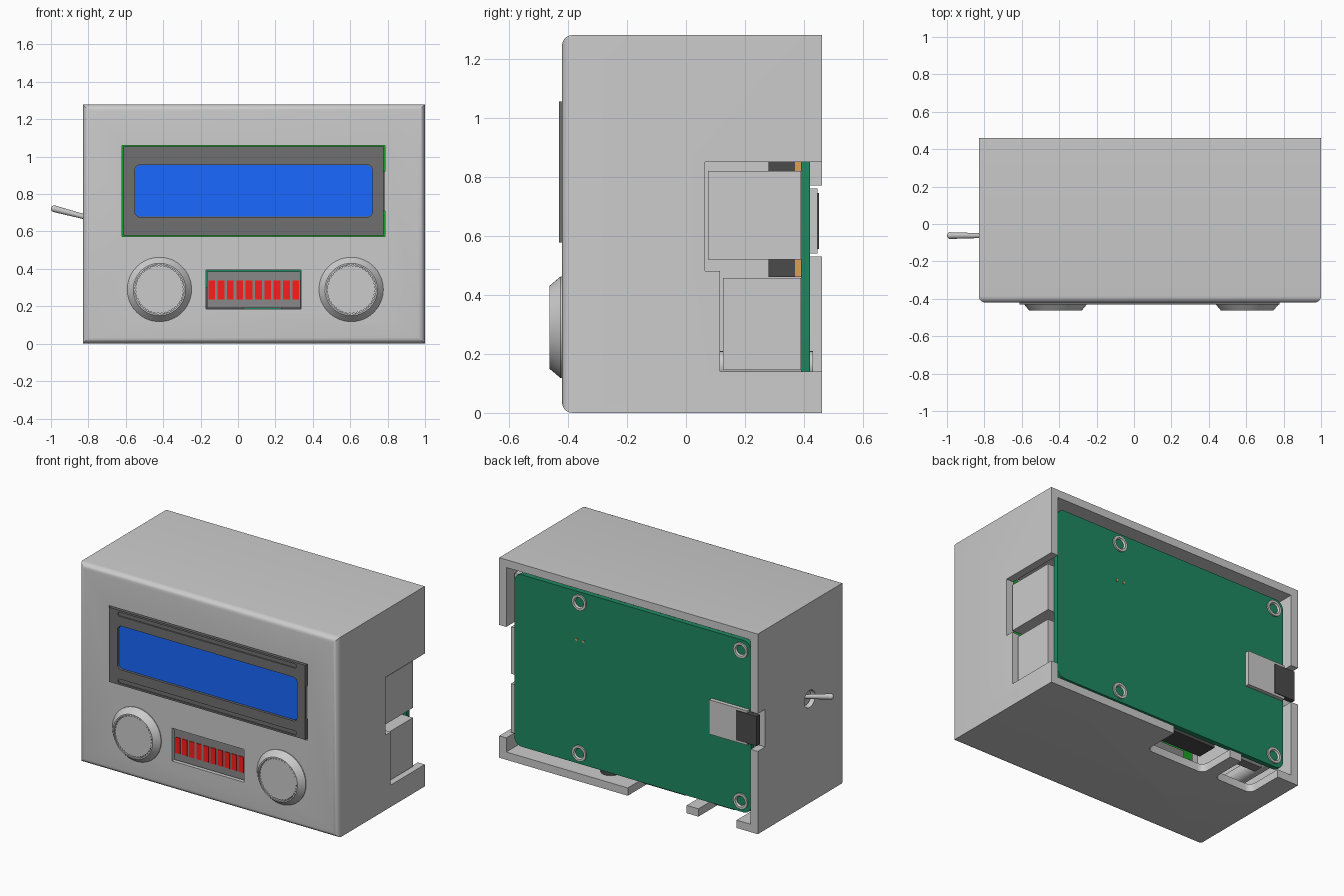
import bpy, bmesh
from math import cos, sin, pi
from mathutils import Vector

if "Cube" in bpy.data.objects:
    bpy.data.objects.remove(bpy.data.objects["Cube"])


def mat(name, r, g, b):
    m = bpy.data.materials.new(name)
    m.diffuse_color = (r, g, b, 1)
    m.use_nodes = True
    m.node_tree.nodes["Principled BSDF"].inputs["Base Color"].default_value = m.diffuse_color
    return m


GREEN = mat("board_green", 0.013, 0.25, 0.12)
LCD_GREEN = mat("lcd_board_green", 0.01, 0.35, 0.02)
DARK = mat("dark_plastic", 0.07, 0.07, 0.07)
BEZEL = mat("bezel_grey", 0.16, 0.16, 0.16)
BAR = mat("bar_grey", 0.25, 0.25, 0.25)
BLUE = mat("screen_blue", 0.01, 0.14, 1.0)
RED = mat("led_red", 1.0, 0.012, 0.01)
GOLD = mat("copper", 0.7, 0.35, 0.08)


def finish(name, bm, m=None):
    bmesh.ops.recalc_face_normals(bm, faces=bm.faces)
    me = bpy.data.meshes.new(name)
    bm.to_mesh(me)
    bm.free()
    ob = bpy.data.objects.new(name, me)
    bpy.context.collection.objects.link(ob)
    if m:
        me.materials.append(m)
    return ob


def box(name, x0, x1, y0, y1, z0, z1, m=None, round_axis=None, r=0.02, front=0):
    """Box by limits; optionally rounds edges along one axis, or the front rim."""
    bm = bmesh.new()
    bmesh.ops.create_cube(bm, size=1)
    for v in bm.verts:
        v.co = Vector(((x0 + x1) / 2 + v.co.x * (x1 - x0),
                       (y0 + y1) / 2 + v.co.y * (y1 - y0),
                       (z0 + z1) / 2 + v.co.z * (z1 - z0)))
    edges = []
    if round_axis is not None:
        edges = [e for e in bm.edges
                 if abs(e.verts[0].co[round_axis] - e.verts[1].co[round_axis]) > 1e-5]
    elif front:
        edges = [e for e in bm.edges if all(v.co.y < y0 + 1e-5 for v in e.verts)]
        r = front
    if edges:
        bmesh.ops.bevel(bm, geom=edges, offset=r, segments=5, profile=0.5, affect='EDGES')
    return finish(name, bm, m)


def rod(name, p0, p1, r0, r1, m=None, n=32):
    p0, p1 = Vector(p0), Vector(p1)
    d = p1 - p0
    bm = bmesh.new()
    bmesh.ops.create_cone(bm, cap_ends=True, segments=n, radius1=r0, radius2=r1, depth=d.length)
    rot = d.to_track_quat('Z', 'Y')
    for v in bm.verts:
        v.co = rot @ v.co + (p0 + p1) / 2
    return finish(name, bm, m)


def lathe(name, x, z, profile, m=None, n=48, tooth=0.0):
    """Turns (radius, y) points about an axis along y; tooth gives a knurled rim."""
    bm = bmesh.new()
    rings = []
    for r, y in profile:
        ring = []
        for i in range(n):
            rr = r - (tooth if i % 4 > 1 else 0)
            a = 2 * pi * i / n
            ring.append(bm.verts.new((x + rr * cos(a), y, z + rr * sin(a))))
        rings.append(ring)
    for a, b in zip(rings, rings[1:]):
        for i in range(n):
            j = (i + 1) % n
            bm.faces.new((a[i], a[j], b[j], b[i]))
    bm.faces.new(rings[0])
    bm.faces.new(rings[-1])
    return finish(name, bm, m)


def cut(ob, cutters):
    bpy.context.view_layer.objects.active = ob
    for c in cutters:
        c.hide_render = True
        md = ob.modifiers.new("cut", 'BOOLEAN')
        md.operation, md.solver, md.object = 'DIFFERENCE', 'EXACT', c
        bpy.ops.object.modifier_apply(modifier=md.name)
        bpy.data.objects.remove(c)


KNOBS = (-0.42, 0.605)
KZ = 0.29

# Case: open-backed shell with rounded front rim and port cutouts
case = box("case", -0.83, 1.0, -0.42, 0.46, 0, 1.28, front=0.035)
cutters = [
    box("c_inside", -0.78, 0.95, -0.37, 0.6, 0.05, 1.23),
    box("c_lcd", -0.62, 0.787, -0.6, -0.3, 0.573, 1.06),
    box("c_bar", -0.172, 0.337, -0.6, -0.3, 0.185, 0.395),
    box("c_side_upper", 0.9, 1.2, 0.065, 0.6, 0.48, 0.85),
    box("c_side_lower", 0.9, 1.2, 0.115, 0.6, 0.14, 0.49),
    box("c_card", -1.0, -0.75, 0.385, 0.6, 0.53, 0.77),
    box("c_video", -0.327, 0.09, 0.22, 0.7, -0.1, 0.1, round_axis=2, r=0.04),
    box("c_power", -0.68, -0.41, 0.22, 0.7, -0.1, 0.1, round_axis=2, r=0.04),
    rod("c_audio", (0.30, 0.33, -0.1), (0.30, 0.33, 0.1), 0.075, 0.075),
    rod("c_floor_hole", (-0.12, 0.007, -0.1), (-0.12, 0.007, 0.1), 0.02, 0.02),
    rod("c_switch", (-1, -0.065, 0.665), (-0.7, -0.065, 0.665), 0.055, 0.055),
]
cutters += [rod("c_knob", (x, -0.6, KZ), (x, -0.3, KZ), 0.135, 0.135) for x in KNOBS]
cut(case, cutters)

# Display: bezel with rounded window and two thin grooves, screen, board behind
bezel = box("display_bezel", -0.613, 0.777, -0.43, -0.36, 0.578, 1.055, BEZEL)
cut(bezel, [box("c_screen", -0.552, 0.72, -0.6, -0.41, 0.677, 0.957, round_axis=1, r=0.03)]
    + [box("c_groove", -0.55, 0.715, -0.6, -0.422, z - 0.013, z + 0.013, round_axis=1, r=0.012)
       for z in (0.602, 1.03)])
box("display_screen", -0.55, 0.718, -0.418, -0.405, 0.679, 0.955, BLUE, round_axis=1, r=0.03)
box("display_board", -0.71, 0.87, -0.36, -0.33, 0.465, 1.17, LCD_GREEN)
box("display_bezel_tab", 0.775, 0.786, -0.42, -0.36, 0.71, 0.92, BEZEL)

# Bar graph with ten red segments
box("bar_graph_body", -0.165, 0.333, -0.405, -0.30, 0.19, 0.387, BAR)
for i in range(10):
    x = -0.141 + i * 0.05
    box("bar_segment", x - 0.018, x + 0.018, -0.409, -0.40, 0.237, 0.338, RED)

# Knobs: sloped collar with a knurled cap, and the pot body inside
for x in KNOBS:
    lathe("knob_collar", x, KZ, [(0.132, -0.44), (0.132, -0.463), (0.14, -0.463),
                                 (0.172, -0.425), (0.172, -0.415), (0.13, -0.415)], n=64)
    lathe("knob_cap", x, KZ, [(0.131, -0.458), (0.131, -0.36)], n=160, tooth=0.005)
    box("knob_pot", x - 0.12, x + 0.12, -0.36, -0.2, KZ - 0.12, KZ + 0.12, BAR)

# Toggle switch on the left wall
box("switch_body", -0.77, -0.55, -0.13, 0.0, 0.54, 0.79, DARK)
rod("switch_bushing", (-0.78, -0.065, 0.665), (-0.805, -0.065, 0.665), 0.05, 0.045)
rod("switch_lever", (-0.78, -0.062, 0.668), (-0.985, -0.062, 0.722), 0.012, 0.018)
bm = bmesh.new()
bmesh.ops.create_uvsphere(bm, u_segments=20, v_segments=12, radius=0.018)
bmesh.ops.translate(bm, verts=bm.verts, vec=(-0.982, -0.062, 0.7215))
finish("switch_tip", bm)

# Main board with hollow standoffs
box("main_board", -0.753, 0.92, 0.39, 0.42, 0.09, 1.19, GREEN, round_axis=1, r=0.05)
for x in (-0.684, 0.459):
    for z in (0.159, 1.124):
        lathe("standoff", x, z, [(0.025, 0.32), (0.025, 0.415), (0.035, 0.43), (0.05, 0.43),
                                 (0.05, -0.37), (0.03, -0.37)], n=32)

# Ports and parts on the board
box("network_port", 0.54, 0.965, 0.125, 0.39, 0.145, 0.457)
box("usb_port", 0.62, 0.965, 0.075, 0.39, 0.52, 0.82)
box("usb_port_upper", 0.62, 0.94, 0.075, 0.39, 0.87, 1.17)
box("video_port", -0.27, 0.03, 0.26, 0.39, 0.07, 0.30, DARK)
box("power_port", -0.62, -0.47, 0.33, 0.39, 0.07, 0.20, BAR)
box("audio_body", 0.23, 0.37, 0.27, 0.39, 0.09, 0.34, DARK)
rod("audio_barrel", (0.30, 0.33, 0.045), (0.30, 0.33, 0.1), 0.06, 0.06, DARK)
box("ribbon_socket", 0.12, 0.20, 0.28, 0.37, 0.46, 0.90, DARK)
box("ribbon_contacts", 0.12, 0.20, 0.365, 0.39, 0.46, 0.90, GOLD)
box("pin_header", -0.60, 0.40, 0.22, 0.39, 1.07, 1.17, DARK)
box("processor", -0.35, -0.05, 0.36, 0.39, 0.50, 0.80, DARK)

# Memory card holder on the back, and the solder points
box("card_holder", -0.745, -0.476, 0.415, 0.445, 0.54, 0.76)
box("memory_card", -0.815, -0.67, 0.418, 0.45, 0.555, 0.745, DARK)
for x in (0.43, 0.48):
    rod("solder_point", (x, 0.41, 0.88), (x, 0.424, 0.88), 0.008, 0.008, GOLD, 12)

# Smooth the round parts, keep edges crisp
bpy.ops.object.select_all(action='SELECT')
bpy.context.view_layer.objects.active = case
bpy.ops.object.shade_smooth_by_angle(angle=0.6)
